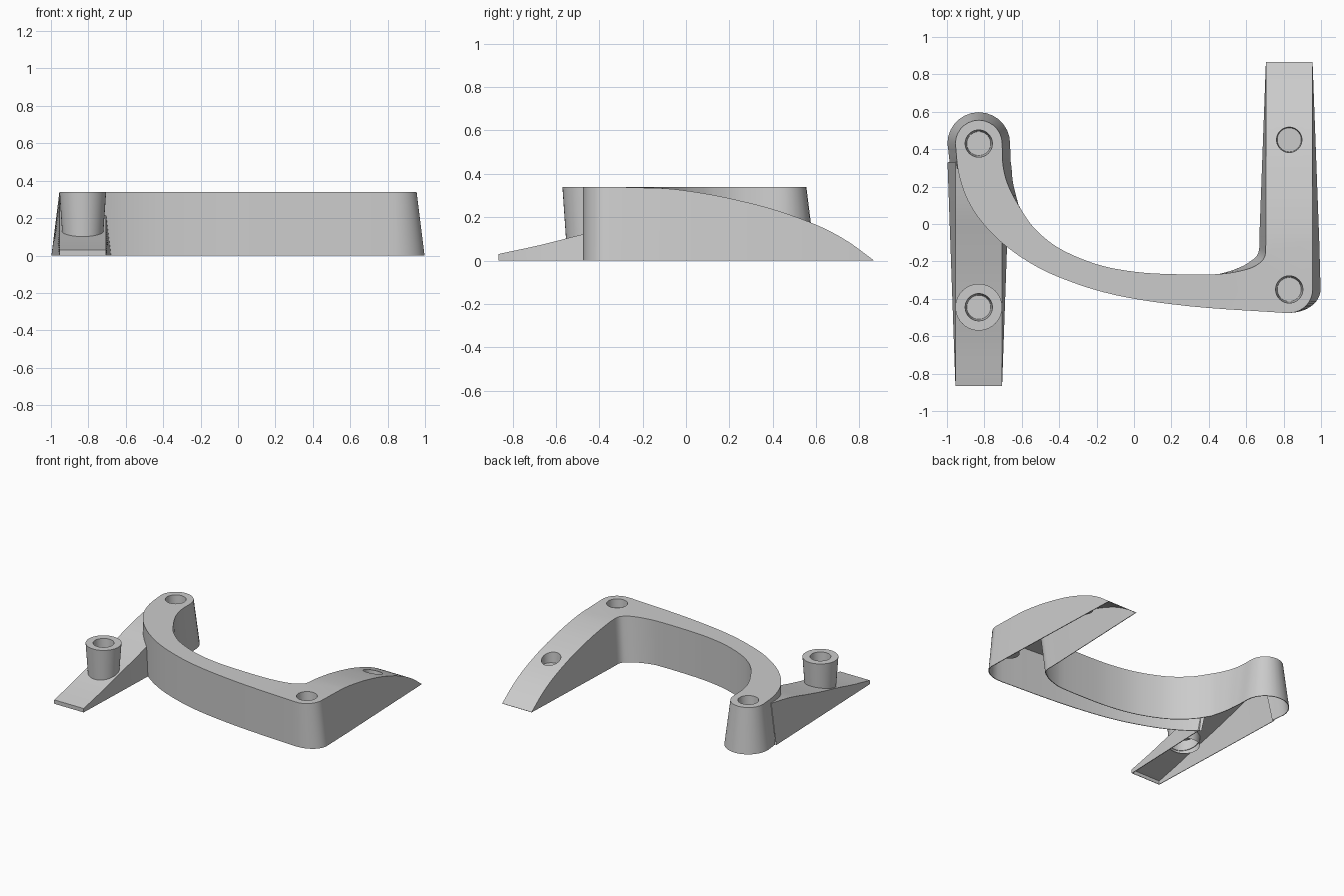
import bpy, bmesh, math
from mathutils import Vector

cube = bpy.data.objects.get("Cube")
if cube:
    bpy.data.objects.remove(cube)

H = 0.34          # overall height
R = 0.125         # half width of the strips at the top
WIDE = 1.34       # widening of the strips towards the floor
BORE, FLOOR_R, FLOOR_Z = 0.073, 0.064, 0.16

grey = bpy.data.materials.new("plain grey")
grey.use_nodes = True
colour = (0.6, 0.6, 0.6, 1)
grey.diffuse_color = colour
grey.node_tree.nodes["Principled BSDF"].inputs["Base Color"].default_value = colour


def make(name, bm):
    mesh = bpy.data.meshes.new(name)
    bm.to_mesh(mesh)
    bm.free()
    ob = bpy.data.objects.new(name, mesh)
    bpy.context.collection.objects.link(ob)
    mesh.materials.append(grey)
    return ob


def activate(ob):
    bpy.ops.object.select_all(action='DESELECT')
    ob.select_set(True)
    bpy.context.view_layer.objects.active = ob


def finish(ob):
    activate(ob)
    bpy.ops.object.shade_smooth_by_angle(angle=math.radians(30))


def thicken(ob):
    mod = ob.modifiers.new("wall", 'SOLIDIFY')
    mod.thickness = 0.005
    mod.offset = -1
    activate(ob)
    bpy.ops.object.modifier_apply(modifier=mod.name)


def drill(ob, x, y, r):
    bm = bmesh.new()
    bmesh.ops.create_cone(bm, cap_ends=True, segments=40, radius1=r, radius2=r, depth=H)
    bmesh.ops.translate(bm, verts=bm.verts, vec=(x, y, H * 0.75))
    cutter = make("cutter", bm)
    cutter.hide_render = True
    mod = ob.modifiers.new("hole", 'BOOLEAN')
    mod.operation = 'DIFFERENCE'
    mod.solver = 'EXACT'
    mod.object = cutter
    activate(ob)
    bpy.ops.object.modifier_apply(modifier=mod.name)
    bpy.data.objects.remove(cutter)


def turned(name, x, y, profile, rim=None, n=40):
    """Round part from (radius, z) rings, closed at the last ring; rim bends the first."""
    bm = bmesh.new()
    rings = []
    for k, (r, z) in enumerate(profile):
        ring = []
        for i in range(n):
            a = math.tau * i / n
            py = y + r * math.sin(a)
            ring.append(bm.verts.new((x + r * math.cos(a), py,
                                      height(rim, py) if rim and k == 0 else z)))
        rings.append(ring)
    for a, b in zip(rings, rings[1:]):
        for i in range(n):
            j = (i + 1) % n
            bm.faces.new((a[i], a[j], b[j], b[i]))
    bm.faces.new(rings[-1])
    finish(make(name, bm))


def spline(pts, n=5):
    """Smooth path through the points."""
    ps = [Vector(p) for p in pts]
    ps = [2 * ps[0] - ps[1]] + ps + [2 * ps[-1] - ps[-2]]
    out = []
    for a, b, c, d in zip(ps, ps[1:], ps[2:], ps[3:]):
        for i in range(n):
            t = i / n
            out.append(0.5 * (2 * b + (c - a) * t + (2 * a - 5 * b + 4 * c - d) * t ** 2
                              + (3 * b - a - 3 * c + d) * t ** 3))
    return out + [ps[-2]]


def arc(cx, cy, a0, a1, n=14):
    return [Vector((cx + R * math.cos(math.radians(a0 + (a1 - a0) * i / n)),
                    cy + R * math.sin(math.radians(a0 + (a1 - a0) * i / n)))) for i in range(n + 1)]


# Side profiles as (y, z)
arm_line = spline([(-0.28, 0.34), (-0.1, 0.333), (0.05, 0.315), (0.2, 0.287), (0.4, 0.237),
                   (0.6, 0.165), (0.74, 0.092), (0.865, 0.002)])
ramp_line = spline([(-0.865, 0.03), (-0.67, 0.072), (-0.48, 0.12), (-0.28, 0.166), (-0.1, 0.213),
                    (0.1, 0.267), (0.33, 0.31)])


def height(line, y):
    if y <= line[0].x:
        return line[0].y
    for a, b in zip(line, line[1:]):
        if y <= b.x:
            return a.y + (b.y - a.y) * (y - a.x) / (b.x - a.x)
    return line[-1].y


def arm_foot(y):
    return R * (1 + (WIDE - 1) * min(1, (0.86 - y) / 1.14))


# Curved band: outer edge, corner, inner edge and round end
outer = spline([(-0.955, 0.43), (-0.935, 0.26), (-0.875, 0.1), (-0.76, -0.05), (-0.6, -0.18),
                (-0.4, -0.285), (-0.1, -0.38), (0.3, -0.44), (0.8, -0.475)])
corner = arc(0.83, -0.35, -85, 0)
inner = spline([(0.705, -0.1), (0.7, -0.17), (0.67, -0.21), (0.6, -0.243), (0.45, -0.268),
                (0.2, -0.268), (0, -0.255), (-0.2, -0.215), (-0.4, -0.13), (-0.53, -0.025),
                (-0.605, 0.08), (-0.67, 0.2), (-0.7, 0.31), (-0.705, 0.43)])
outline = outer + corner + [Vector((0.955, -0.1))] + inner + arc(-0.83, 0.43, 0, 180)[1:-1]
joint = len(outer) + len(corner)      # the arm starts on this edge


def foot(p):
    x, y = p
    if x > 0.83:
        return 0.83 + (x - 0.83) * arm_foot(y) / R, y, 0
    if x > 0.45 and y > -0.268:
        k = min(1, (x - 0.45) / 0.2)
        return x - 0.034 * k, y + 0.02 * k * min(1, (-0.1 - y) / 0.05), 0
    if x < -0.72 and y < 0.31:        # above the ramp the wall stops at its surface
        return x, y, height(ramp_line, y) - 0.004
    if x < -0.5 and y > 0.1:
        k = 1 + (WIDE - 1) * min(1, (y - 0.1) / 0.2)
        return -0.83 + (x + 0.83) * k, (0.43 + (y - 0.43) * WIDE if y > 0.43 else y), 0
    return x, y, 0


# Band and sloping arm as one shell, open underneath
bm = bmesh.new()
top = [bm.verts.new((p.x, p.y, height(arm_line, p.y) if p.x > 0.5 else H)) for p in outline]
low = [bm.verts.new(foot(p)) for p in outline]
for i in range(len(outline)):
    j = (i + 1) % len(outline)
    if i != joint:
        bm.faces.new((low[i], low[j], top[j], top[i]))
cap = bm.faces.new(top)
row = [low[joint], top[joint], top[joint + 1], low[joint + 1]]
for y, z in arm_line:
    if y > -0.09:
        w = arm_foot(y)
        new = [bm.verts.new(v) for v in ((0.83 + w, y, 0), (0.83 + R, y, z),
                                         (0.83 - R, y, z), (0.83 - w, y, 0))]
        for k in range(3):
            bm.faces.new((row[k], new[k], new[k + 1], row[k + 1]))
        row = new
bm.normal_update()
bmesh.ops.triangulate(bm, faces=[cap])
band = make("band_and_arm", bm)
thicken(band)
holes = {"end_hole": (-0.83, 0.43, BORE), "corner_hole": (0.83, -0.35, BORE),
         "arm_hole": (0.83, 0.45, 0.068)}
for name, (x, y, r) in holes.items():
    drill(band, x, y, r)
    turned(name, x, y, [(r, H), (FLOOR_R, FLOOR_Z)], arm_line if x > 0 else None)
finish(band)

# Ramp: open underneath, its inner side stops at the band
bm = bmesh.new()
row = None
for y, z in ramp_line:
    w = R * (1 + (WIDE - 1) * min(1, (y + 0.86) / 1.2))
    new = [bm.verts.new(v) for v in ((-0.83 - w, y, 0), (-0.83 - R, y, z),
                                     (-0.83 + R, y, z), (-0.83 + w, y, 0))]
    if row:
        for k in range(3 if y < -0.08 else 2):
            bm.faces.new((row[k], row[k + 1], new[k + 1], new[k]))
    else:
        bm.faces.new(new[::-1])
    row = new
bmesh.ops.delete(bm, geom=[v for v in bm.verts if not v.link_faces], context='VERTS')
ramp = make("ramp", bm)
thicken(ramp)
drill(ramp, -0.83, -0.445, 0.105)
finish(ramp)

# Hollow post through the ramp
turned("post", -0.83, -0.445, [(0.107, 0.08), (R, H), (BORE, H), (FLOOR_R, FLOOR_Z)])
